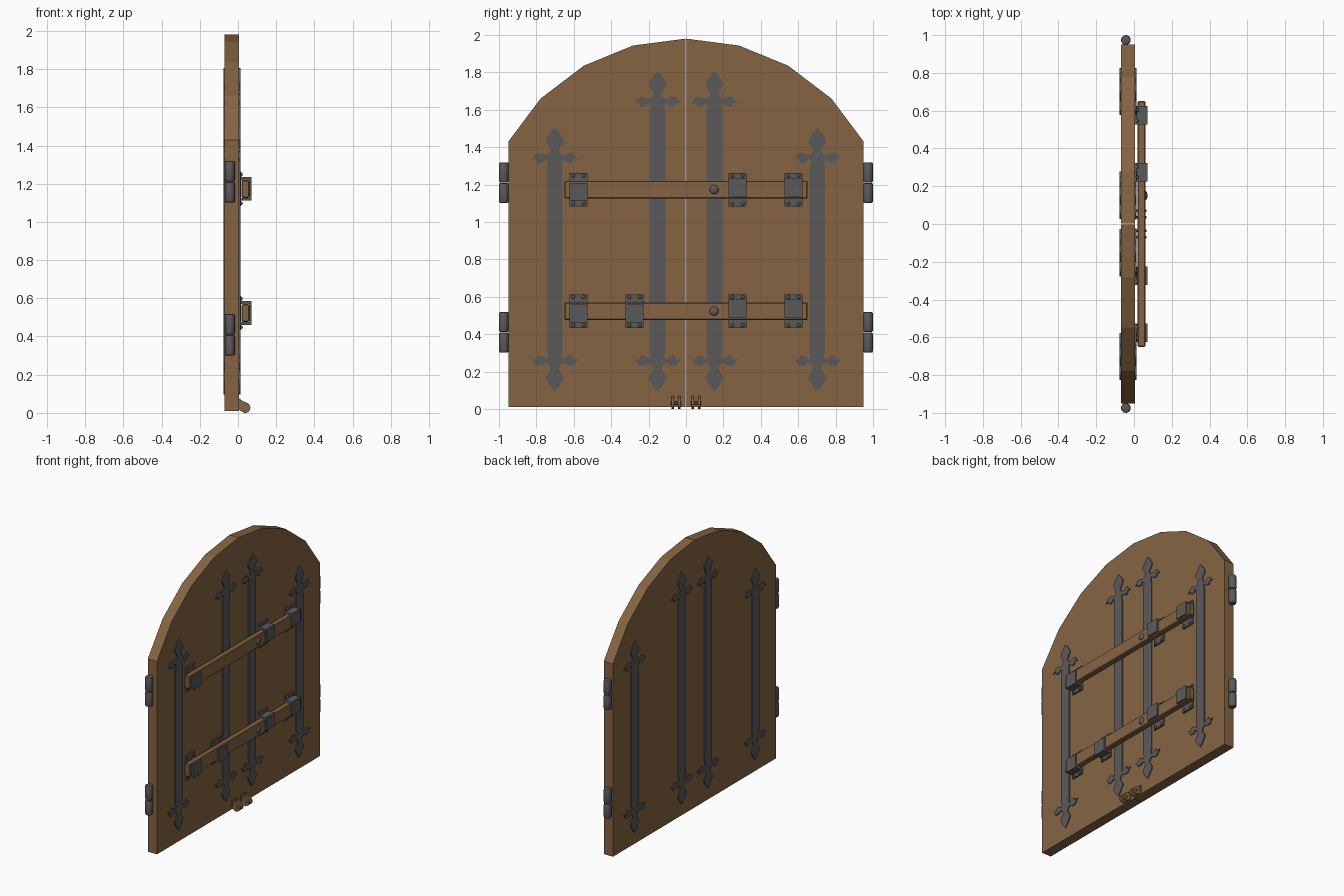
import bpy, bmesh, math
from mathutils import Matrix, Vector

if "Cube" in bpy.data.objects:
    bpy.data.objects.remove(bpy.data.objects["Cube"])


def material(name, rgb):
    m = bpy.data.materials.new(name)
    m.diffuse_color = (*rgb, 1)
    m.use_nodes = True
    m.node_tree.nodes["Principled BSDF"].inputs["Base Color"].default_value = m.diffuse_color
    return m


WOOD = material("brown wood", (0.235, 0.127, 0.054))
IRON = material("dark iron", (0.105, 0.1, 0.1))


def finish(bm, name, mat, smooth=False):
    bmesh.ops.recalc_face_normals(bm, faces=bm.faces)
    me = bpy.data.meshes.new(name)
    bm.to_mesh(me)
    bm.free()
    me.materials.append(mat)
    ob = bpy.data.objects.new(name, me)
    bpy.context.collection.objects.link(ob)
    if smooth:
        bpy.ops.object.select_all(action='DESELECT')
        ob.select_set(True)
        bpy.context.view_layer.objects.active = ob
        bpy.ops.object.shade_smooth_by_angle(angle=math.radians(35))
    return ob


def slab(name, yz, x0, x1, mat):
    """Outline in the y-z plane, extruded along x."""
    bm = bmesh.new()
    f = bm.faces.new([bm.verts.new((x0, y, z)) for y, z in yz])
    r = bmesh.ops.extrude_face_region(bm, geom=[f])
    bmesh.ops.translate(bm, vec=(x1 - x0, 0, 0),
                        verts=[v for v in r["geom"] if isinstance(v, bmesh.types.BMVert)])
    return finish(bm, name, mat)


def box(name, x, y, z, mat, bevel=0.0):
    """Box from (min, max) ranges."""
    bm = bmesh.new()
    size = Matrix.Diagonal((x[1] - x[0], y[1] - y[0], z[1] - z[0], 1))
    mid = Matrix.Translation((sum(x) / 2, sum(y) / 2, sum(z) / 2))
    bmesh.ops.create_cube(bm, size=1, matrix=mid @ size)
    if bevel:
        bmesh.ops.bevel(bm, geom=bm.edges[:], offset=bevel, segments=1, affect='EDGES')
    return finish(bm, name, mat)


def rod(name, centre, axis, radius, length, mat, sides=16, bevel=0.0):
    bm = bmesh.new()
    turn = Vector((0, 0, 1)).rotation_difference(Vector(axis)).to_matrix().to_4x4()
    bmesh.ops.create_cone(bm, cap_ends=True, segments=sides, radius1=radius, radius2=radius,
                          depth=length, matrix=Matrix.Translation(centre) @ turn)
    if bevel:
        rims = [e for f in bm.faces if len(f.verts) > 4 for e in f.edges]
        bmesh.ops.bevel(bm, geom=rims, offset=bevel, segments=2, profile=0.5, affect='EDGES')
    return finish(bm, name, mat, True)


def dome(name, centre, radius, height, mat):
    bm = bmesh.new()
    bmesh.ops.create_uvsphere(bm, u_segments=16, v_segments=8, radius=radius,
                              matrix=Matrix.Translation(centre)
                              @ Matrix.Diagonal((height / radius, 1, 1, 1)))
    return finish(bm, name, mat, True)


BACK, FACE = -0.07, 0.005

# Two arched door leaves with a fine seam between them
ARCH = [(0.0015, 0.01), (0.95, 0.01), (0.95, 1.43), (0.777, 1.66),
        (0.547, 1.835), (0.284, 1.943), (0.0015, 1.98)]
for s in (-1, 1):
    slab("door_leaf", [(s * y, z) for y, z in ARCH], BACK, FACE, WOOD)

# Iron straps with a spearhead and curled leaves at both ends, on both faces
TIP = [(0.018, -0.018), (0.046, -0.06), (0.048, -0.075), (0.022, -0.118), (0.03, -0.14),
       (0.05, -0.148), (0.075, -0.135), (0.1, -0.138), (0.125, -0.172), (0.1, -0.168),
       (0.09, -0.19), (0.065, -0.188), (0.045, -0.168), (0.034, -0.19), (0.042, -0.21)]


def strap(y, z0, z1):
    right = [(h, z1 + d) for h, d in TIP] + [(h, z0 - d) for h, d in reversed(TIP)]
    left = [(-h, z) for h, z in reversed(right)]
    outline = [(0, z1)] + right + [(0, z0)] + left
    outline = [(y + h, z) for h, z in outline]
    slab("front_strap", outline, FACE - 0.002, FACE + 0.007, IRON)
    slab("back_strap", outline, BACK - 0.006, BACK + 0.002, IRON)


for s in (-1, 1):
    strap(s * 0.152, 0.095, 1.805)
    strap(s * 0.702, 0.095, 1.505)

# Hinge barrels, each of two knuckles
for s in (-1, 1):
    for z in (0.41, 1.21):
        for k in (-1, 1):
            rod("hinge_knuckle", (-0.043, s * 0.974, z + k * 0.055), (0, 0, 1),
                0.026, 0.108, IRON, 16, 0.009)


# Brackets: wall plate, bolts and a hook that is open on one side
def bracket(y, z, up):
    ys = (y - 0.049, y + 0.049)
    box("bracket_plate", (FACE, 0.017), ys, (z - 0.09, z + 0.09), IRON)
    ends = sorted((z - up * 0.062, z + up * 0.036))
    box("bracket_front", (0.06, 0.071), ys, ends, IRON)
    ends = sorted((z - up * 0.062, z - up * 0.047))
    box("bracket_shelf", (0.012, 0.071), ys, ends, IRON)
    for dy in (-0.028, 0.028):
        for dz in (-0.075, 0.075):
            dome("bracket_bolt", (0.017, y + dy, z + dz), 0.01, 0.008, IRON)


# Locking bars with a round knob
for z, spots in ((1.173, (-0.575, 0.275, 0.575)), (0.523, (-0.575, -0.275, 0.275, 0.575))):
    box("locking_bar", (0.019, 0.06), (-0.65, 0.65), (z - 0.047, z + 0.047), WOOD, 0.005)
    dome("bar_knob", (0.058, 0.15, z), 0.025, 0.014, IRON)
    for y in spots:
        bracket(y, z, 1 if y < 0 else -1)

# Small forked lugs at the foot of the seam
LUG = [(0.0, 0.075), (0.0, 0.02)] + [
    (0.038 + 0.027 * math.cos(math.radians(a)), 0.027 + 0.027 * math.sin(math.radians(a)))
    for a in range(-120, 80, 20)]
for s in (-1, 1):
    y = s * 0.053
    box("lug_plate", (FACE, 0.012), (y - 0.03, y + 0.03), (0.03, 0.075), WOOD)
    for dy in (-0.017, 0.017):
        bm = bmesh.new()
        f = bm.faces.new([bm.verts.new((x, y + dy - 0.007, z)) for x, z in LUG])
        r = bmesh.ops.extrude_face_region(bm, geom=[f])
        bmesh.ops.translate(bm, vec=(0, 0.014, 0),
                            verts=[v for v in r["geom"] if isinstance(v, bmesh.types.BMVert)])
        finish(bm, "foot_lug", WOOD)
    rod("lug_pin", (0.038, y, 0.03), (0, 1, 0), 0.01, 0.06, WOOD, 10)
